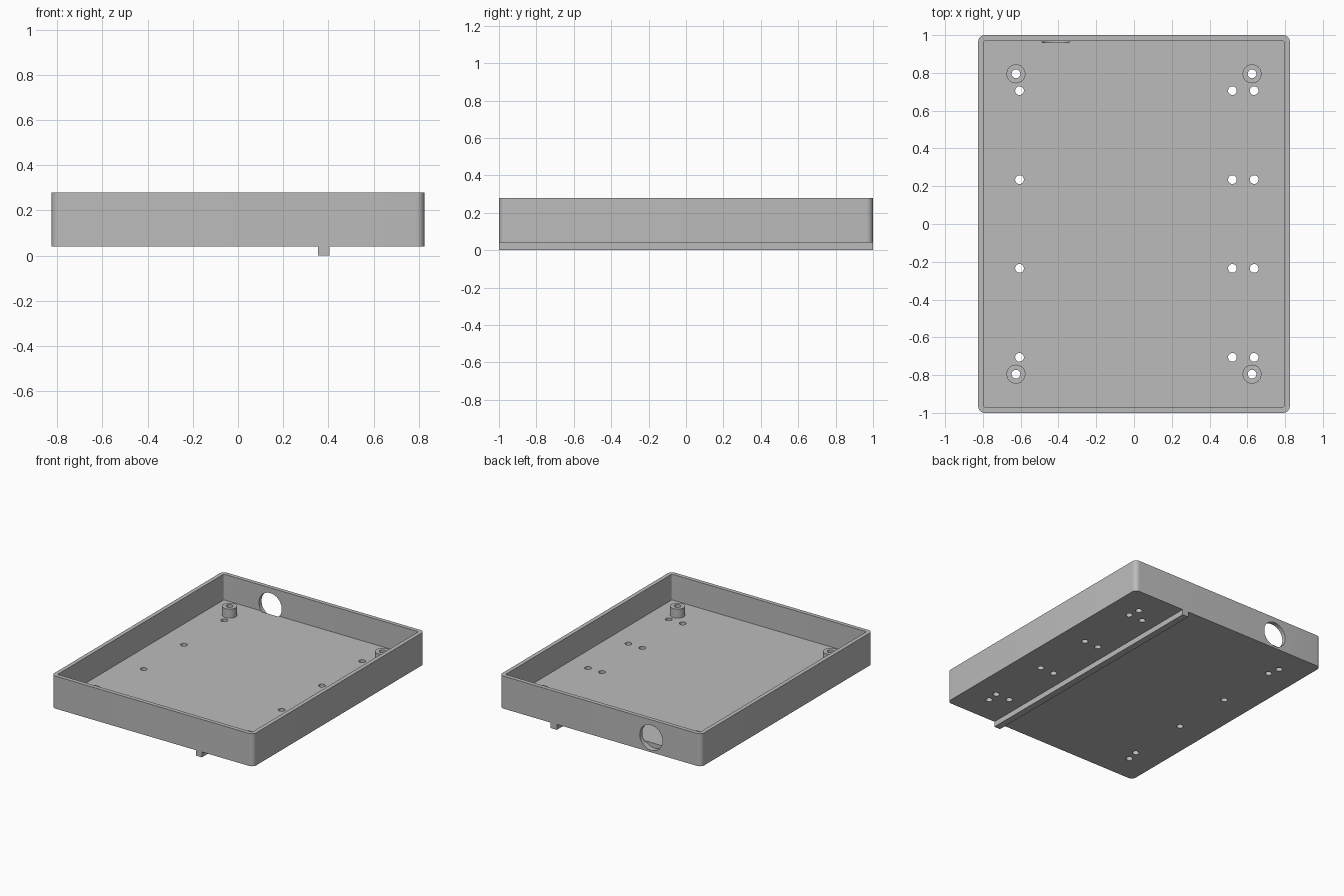
import bpy
import bmesh
from math import pi
from mathutils import Matrix, Vector

if "Cube" in bpy.data.objects:
    bpy.data.objects.remove(bpy.data.objects["Cube"], do_unlink=True)

BOTTOM, FLOOR, RIM = 0.04, 0.09, 0.28
WIDTH, LENGTH, WALL = 1.65, 2.0, 0.03

grey = bpy.data.materials.new("plain grey")
grey.use_nodes = True
grey.diffuse_color = (0.5, 0.5, 0.5, 1)
grey.node_tree.nodes["Principled BSDF"].inputs["Base Color"].default_value = (0.5, 0.5, 0.5, 1)


def finish(bm, name):
    bmesh.ops.recalc_face_normals(bm, faces=bm.faces)
    mesh = bpy.data.meshes.new(name)
    bm.to_mesh(mesh)
    bm.free()
    mesh.materials.append(grey)
    obj = bpy.data.objects.new(name, mesh)
    bpy.context.collection.objects.link(obj)
    return obj


def slab(name, size_x, size_y, z0, z1, radius=0, x=0):
    """Box with optional rounded upright corners."""
    bm = bmesh.new()
    place = Matrix.Translation((x, 0, (z0 + z1) / 2)) @ Matrix.Diagonal((size_x, size_y, z1 - z0, 1))
    bmesh.ops.create_cube(bm, size=1, matrix=place)
    if radius:
        upright = [e for e in bm.edges if abs(e.verts[0].co.z - e.verts[1].co.z) > 0.01]
        bmesh.ops.bevel(bm, geom=upright, offset=radius, segments=8, profile=0.5, affect='EDGES')
    return finish(bm, name)


def add_rod(bm, start, end, radius):
    start, end = Vector(start), Vector(end)
    axis = end - start
    turn = axis.to_track_quat('Z', 'Y').to_matrix().to_4x4()
    bmesh.ops.create_cone(bm, cap_ends=True, segments=40, radius1=radius, radius2=radius,
                          depth=axis.length, matrix=Matrix.Translation((start + end) / 2) @ turn)


def activate(obj):
    bpy.ops.object.select_all(action='DESELECT')
    obj.select_set(True)
    bpy.context.view_layer.objects.active = obj


def cut(obj, cutter):
    mod = obj.modifiers.new("cut", 'BOOLEAN')
    mod.operation = 'DIFFERENCE'
    mod.solver = 'EXACT'
    mod.object = cutter
    activate(obj)
    bpy.ops.object.modifier_apply(modifier=mod.name)


# Hole positions
standoffs = [(sx * 0.625, sy * 0.795) for sx in (-1, 1) for sy in (-1, 1)]
screw_holes = [(x, y) for x in (-0.606, 0.521, 0.636) for y in (-0.706, -0.235, 0.235, 0.706)]

# Cutters: tray cavity, drilled holes, cable opening
cavity = slab("cavity_cutter", WIDTH - 2 * WALL, LENGTH - 2 * WALL, FLOOR, 0.4, 0.008)
bm = bmesh.new()
for x, y in standoffs + screw_holes:
    add_rod(bm, (x, y, -0.1), (x, y, 0.35), 0.023)
drill = finish(bm, "drill_cutter")
bm = bmesh.new()
add_rod(bm, (-0.415, 0.96, 0.148), (-0.415, 1.1, 0.148), 0.093)
opening = finish(bm, "cable_opening_cutter")
cutters = (cavity, drill, opening)

# Tray with floor and walls
tray = slab("tray", WIDTH, LENGTH, BOTTOM, RIM, 0.035)
for cutter in cutters:
    cut(tray, cutter)
parts = [tray]

# Hollow mounting posts on the floor
for i, (x, y) in enumerate(standoffs):
    bm = bmesh.new()
    add_rod(bm, (x, y, FLOOR), (x, y, 0.157), 0.05)
    post = finish(bm, f"mounting_post_{i + 1}")
    cut(post, drill)
    parts.append(post)

# Rail running along the underside
parts.append(slab("underside_rail", 0.05, LENGTH, 0, BOTTOM, x=0.38))

for cutter in cutters:
    bpy.data.objects.remove(cutter, do_unlink=True)
for part in parts:
    activate(part)
    bpy.ops.object.shade_smooth_by_angle(angle=pi / 6)
